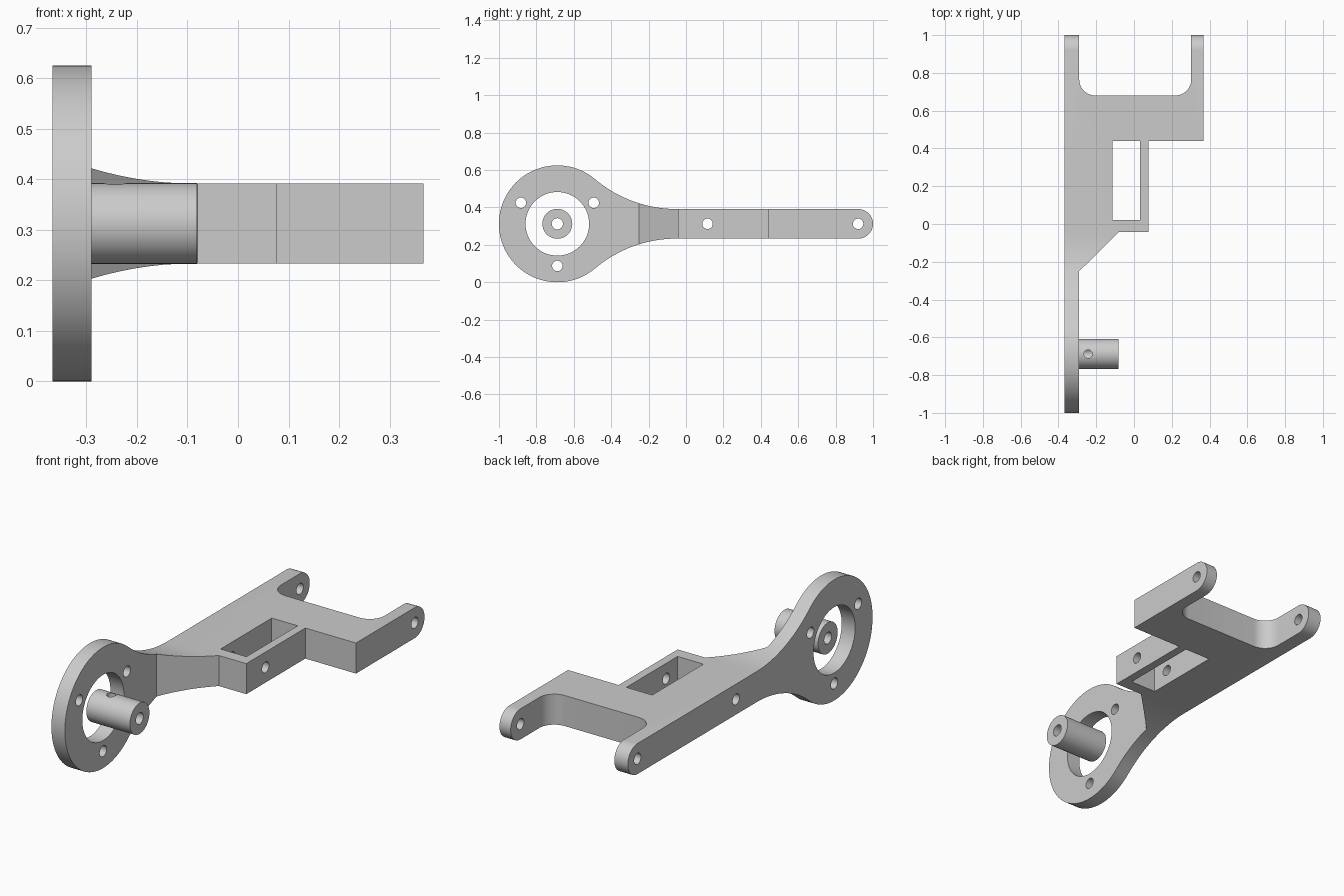
import bpy, bmesh
from math import cos, sin, radians, degrees, atan2, sqrt

if "Cube" in bpy.data.objects:
    bpy.data.objects.remove(bpy.data.objects["Cube"], do_unlink=True)

grey = bpy.data.materials.new("light grey")
grey.use_nodes = True
grey.diffuse_color = (0.6, 0.6, 0.6, 1)
grey.node_tree.nodes["Principled BSDF"].inputs["Base Color"].default_value = (0.6, 0.6, 0.6, 1)


def arc(cx, cy, r, start, end, steps):
    """Points along an arc, angles in degrees."""
    angles = [radians(start + (end - start) * i / steps) for i in range(steps + 1)]
    return [(cx + r * cos(a), cy + r * sin(a)) for a in angles]


def prism(name, outline, axis, low, high):
    """Extrude an outline: (y, z) along axis X or (x, y) along axis Z."""
    def place(p, d):
        return (d, p[0], p[1]) if axis == "X" else (p[0], p[1], d)
    bm = bmesh.new()
    rings = [[bm.verts.new(place(p, d)) for p in outline] for d in (low, high)]
    for ring in rings:
        bm.faces.new(ring)
    n = len(outline)
    for i in range(n):
        j = (i + 1) % n
        bm.faces.new((rings[0][i], rings[0][j], rings[1][j], rings[1][i]))
    bmesh.ops.recalc_face_normals(bm, faces=bm.faces)
    mesh = bpy.data.meshes.new(name)
    bm.to_mesh(mesh)
    bm.free()
    mesh.materials.append(grey)
    obj = bpy.data.objects.new(name, mesh)
    bpy.context.collection.objects.link(obj)
    return obj


def rod(name, a, b, r, axis, low, high, steps=32):
    return prism(name, arc(a, b, r, 0, 360, steps)[:-1], axis, low, high)


def combine(obj, tool, operation="DIFFERENCE"):
    """Apply a boolean and discard the cutter."""
    tool.hide_render = True
    mod = obj.modifiers.new("cut", "BOOLEAN")
    mod.operation, mod.solver, mod.object = operation, "EXACT", tool
    bpy.context.view_layer.update()
    graph = bpy.context.evaluated_depsgraph_get()
    mesh = bpy.data.meshes.new_from_object(obj.evaluated_get(graph))
    obj.modifiers.clear()
    obj.data = mesh
    bpy.data.objects.remove(tool, do_unlink=True)


def smooth(obj):
    bpy.ops.object.select_all(action="DESELECT")
    obj.select_set(True)
    bpy.context.view_layer.objects.active = obj
    bpy.ops.object.shade_smooth_by_angle(angle=radians(30))


HUB_Y, MID_Z, HUB_R = -0.688, 0.3125, 0.3125
HALF, BLEND_Y = 0.079, -0.05
LEFT, INNER, RIGHT = -0.367, -0.29, 0.367

# Side outline: round hub blending into a bar with a rounded tip
run = BLEND_Y - HUB_Y
blend_r = (run ** 2 + HALF ** 2 - HUB_R ** 2) / (2 * (HUB_R - HALF))
tangent = degrees(atan2(HALF + blend_r, run))
upper_z = MID_Z + HALF + blend_r
lower_z = MID_Z - HALF - blend_r
side = arc(HUB_Y, MID_Z, HUB_R, tangent, 360 - tangent, 64)
side += arc(BLEND_Y, lower_z, blend_r, 180 - tangent, 90, 16)[1:]
side += arc(1 - HALF, MID_Z, HALF, -90, 90, 24)
side += arc(BLEND_Y, upper_z, blend_r, 270, 180 + tangent, 16)[:-1]
arm = prism("arm_bracket", side, "X", LEFT, RIGHT)

# Plan outline: thin hub plate, angled shoulder, step and open fork
plan = [(-0.5, -1.2), (INNER, -1.2), (INNER, -0.25), (-0.08, -0.042),
        (0.077, -0.042), (0.077, 0.44), (0.5, 0.44), (0.5, 1.2), (0.303, 1.2)]
plan += arc(0.218, 0.765, 0.085, 0, -90, 12)
plan += arc(INNER + 0.085, 0.765, 0.085, 270, 180, 12)
plan += [(INNER, 1.2), (-0.5, 1.2)]
combine(arm, prism("plan_cutter", plan, "Z", -0.2, 0.9), "INTERSECT")

# Rectangular window through the middle
window = [(-0.115, 0.022), (0.033, 0.022), (0.033, 0.44), (-0.115, 0.44)]
combine(arm, prism("window_cutter", window, "Z", -0.2, 0.9))

# Hub opening, three screw holes, middle and fork pin holes
combine(arm, rod("hub_cutter", HUB_Y, MID_Z, 0.17, "X", -0.6, 0.6, 64))
holes = arc(HUB_Y, MID_Z, 0.225, 30, 270, 2) + [(0.115, MID_Z), (0.92, MID_Z)]
for y, z in holes:
    combine(arm, rod("hole_cutter", y, z, 0.028, "X", -0.6, 0.6))
smooth(arm)

# Hollow shaft in the hub, with a set screw hole on top
shaft = rod("shaft", HUB_Y, MID_Z, 0.08, "X", -0.33, -0.081, 48)
combine(shaft, rod("bore_cutter", HUB_Y, MID_Z, 0.03, "X", -0.6, 0.6))
combine(shaft, rod("set_screw_cutter", -0.243, HUB_Y, 0.022, "Z", MID_Z, 0.6))
smooth(shaft)
